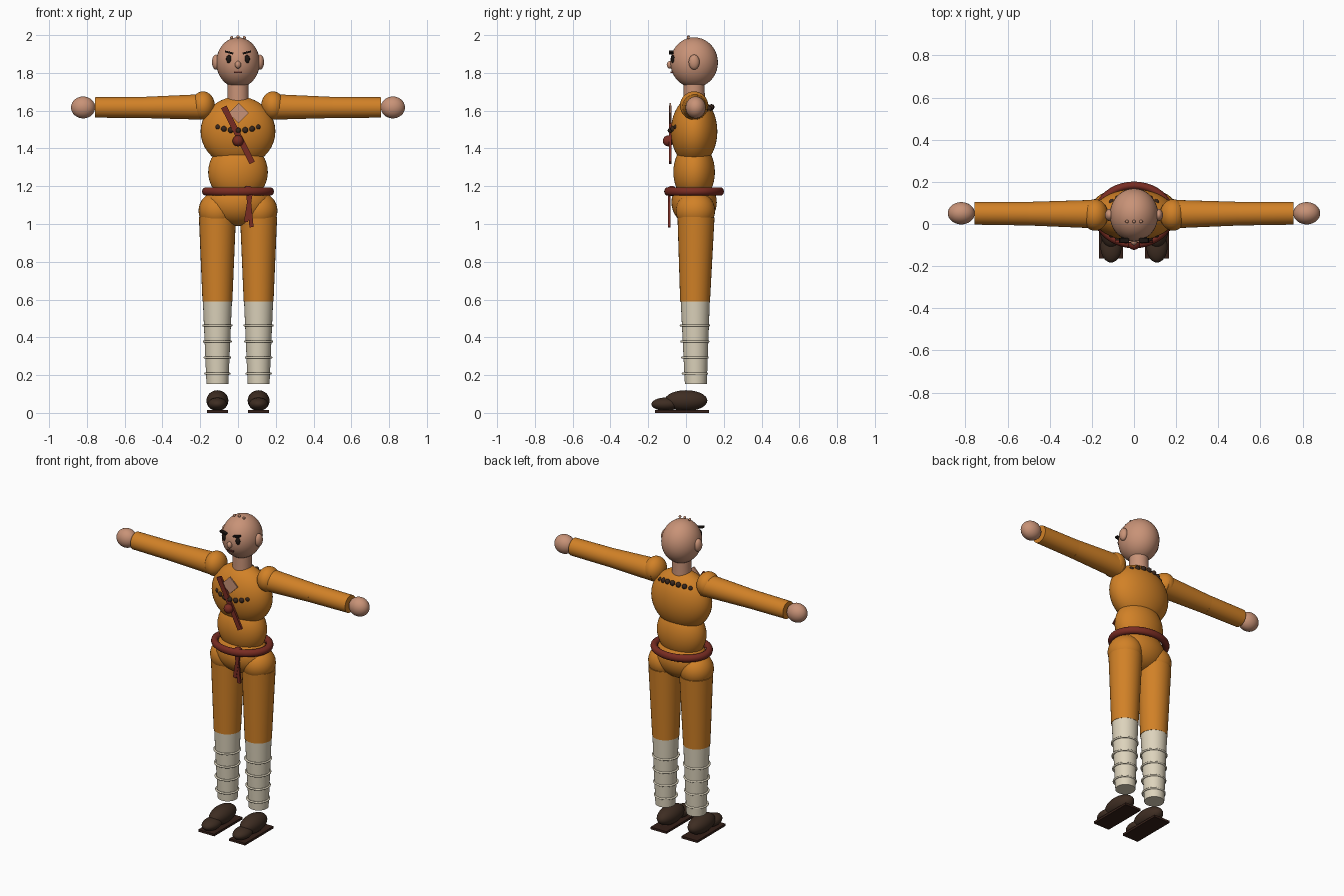
import bpy
from math import sin, cos, pi, radians
from mathutils import Vector

cube = bpy.data.objects.get("Cube")
if cube:
    bpy.data.objects.remove(cube, do_unlink=True)


def material(name, r, g, b):
    m = bpy.data.materials.new(name)
    m.use_nodes = True
    m.diffuse_color = (r, g, b, 1)
    bsdf = next(n for n in m.node_tree.nodes if n.type == "BSDF_PRINCIPLED")
    bsdf.inputs["Base Color"].default_value = (r, g, b, 1)
    bsdf.inputs["Roughness"].default_value = 0.8
    return m


SKIN = material("skin", 0.58, 0.29, 0.185)
ORANGE = material("orange cloth", 0.64, 0.22, 0.02)
RED = material("dark red sash", 0.19, 0.025, 0.016)
CREAM = material("cream wrap", 0.72, 0.65, 0.5)
BROWN = material("dark brown shoe", 0.048, 0.026, 0.016)
SOLE = material("sole brown", 0.035, 0.014, 0.009)
BEAD = material("bead brown", 0.04, 0.02, 0.012)
BLACK = material("eye black", 0.012, 0.008, 0.006)
LIP = material("lip", 0.16, 0.04, 0.028)

Y = 0.043  # depth of the body axis


def finish(name, mat, smooth=True):
    ob = bpy.context.object
    ob.name = name
    ob.data.materials.append(mat)
    if smooth:
        bpy.ops.object.shade_smooth_by_angle(angle=radians(40))
    return ob


def ball(name, loc, radii, mat, seg=32):
    bpy.ops.mesh.primitive_uv_sphere_add(segments=seg, ring_count=seg // 2, location=loc)
    bpy.context.object.scale = radii
    return finish(name, mat)


def limb(name, a, b, r1, r2, mat):
    a, b = Vector(a), Vector(b)
    bpy.ops.mesh.primitive_cone_add(vertices=32, radius1=r1, radius2=r2,
                                    depth=(b - a).length, location=(a + b) / 2)
    bpy.context.object.rotation_euler = (b - a).to_track_quat("Z", "Y").to_euler()
    return finish(name, mat)


def box(name, loc, size, mat, tilt=0):
    bpy.ops.mesh.primitive_cube_add(size=1, location=loc, rotation=(0, tilt, 0))
    bpy.context.object.scale = size
    return finish(name, mat, False)


def ring(name, loc, major, minor, mat, stretch=1):
    bpy.ops.mesh.primitive_torus_add(location=loc, major_radius=major, minor_radius=minor,
                                     major_segments=40, minor_segments=10)
    bpy.context.object.scale.y = stretch
    return finish(name, mat)


# Torso
ball("chest", (0, Y, 1.49), (0.198, 0.123, 0.185), ORANGE, 40)
ball("abdomen", (0, Y, 1.275), (0.158, 0.11, 0.16), ORANGE, 40)
ball("pelvis", (0, Y, 1.115), (0.17, 0.12, 0.125), ORANGE, 40)

# Head and face
limb("neck", (0, Y, 1.6), (0, Y, 1.76), 0.058, 0.055, SKIN)
ball("head", (0, Y, 1.855), (0.115, 0.126, 0.133), SKIN, 40)
ball("nose", (0, -0.085, 1.843), (0.016, 0.017, 0.02), SKIN, 16)
box("mouth", (0, -0.075, 1.803), (0.042, 0.012, 0.008), LIP)
for i in (-1, 0, 1):
    ball("scalp_dot", (0.034 * i, 0.012, 1.991 - 0.004 * abs(i)), (0.008,) * 3, SKIN, 12)

# Paired parts
for s, side in ((1, "left"), (-1, "right")):
    ball(side + "_ear", (0.116 * s, Y, 1.857), (0.022, 0.029, 0.04), SKIN, 20)
    ball(side + "_eye", (0.048 * s, -0.069, 1.873), (0.015, 0.011, 0.022), BLACK, 16)
    box(side + "_eyebrow", (0.047 * s, -0.078, 1.908), (0.045, 0.022, 0.01), BLACK, -0.25 * s)

    # Arm
    z = 1.617
    ball(side + "_shoulder", (0.185 * s, Y, 1.627), (0.062, 0.075, 0.075), ORANGE)
    limb(side + "_upper_arm", (0.17 * s, Y + 0.004, z + 0.003), (0.5 * s, Y + 0.006, z),
         0.068, 0.056, ORANGE)
    limb(side + "_forearm", (0.5 * s, Y + 0.006, z), (0.757 * s, Y + 0.008, z),
         0.056, 0.054, ORANGE)
    ball(side + "_hand", (0.82 * s, Y + 0.008, z), (0.064, 0.053, 0.058), SKIN)

    # Leg with wrapped shin
    x = 0.109 * s
    ball(side + "_hip", (x, Y + 0.007, 1.07), (0.1, 0.104, 0.1), ORANGE)
    limb(side + "_thigh", (x, Y + 0.005, 0.59), (x, Y + 0.01, 1.036), 0.079, 0.098, ORANGE)
    limb(side + "_shin_wrap", (x, Y + 0.009, 0.153), (x, Y + 0.006, 0.592),
         0.058, 0.077, CREAM)
    for i in range(4):
        ring(side + "_wrap_band", (x, Y + 0.004, 0.208 + 0.085 * i),
             0.064 + 0.0035 * i, 0.006, CREAM)

    # Shoe
    ball(side + "_shoe", (x, 0, 0.065), (0.058, 0.113, 0.055), BROWN)
    ball(side + "_shoe_toe", (x, -0.108, 0.046), (0.05, 0.075, 0.035), BROWN)
    box(side + "_sole", (x, -0.021, 0.007), (0.112, 0.286, 0.014), SOLE)

# Bead necklace, low in front and high at the back
for i in range(24):
    a = 2 * pi * i / 24
    ball("necklace_bead", (0.148 * sin(a), 0.027 - 0.108 * cos(a), 1.557 - 0.062 * cos(a)),
         (0.016,) * 3, BEAD, 12)

# Chest opening, diagonal strap and its knot
box("chest_opening", (0.003, -0.083, 1.587), (0.076, 0.008, 0.076), SKIN, pi / 4)
box("chest_strap", (0, -0.084, 1.472), (0.031, 0.014, 0.333), RED, -0.47)
ball("strap_knot", (0, -0.094, 1.44), (0.029,) * 3, RED, 20)

# Waist sash with knot and hanging ends
ring("waist_sash", (0, Y, 1.172), 0.168, 0.023, RED, 0.83)
ball("sash_knot", (0.053, -0.076, 1.175), (0.027,) * 3, RED, 20)
box("sash_long_end", (0.062, -0.088, 1.08), (0.022, 0.012, 0.195), RED, -0.1)
box("sash_short_end", (0.055, -0.09, 1.09), (0.022, 0.012, 0.16), RED, 0.16)
